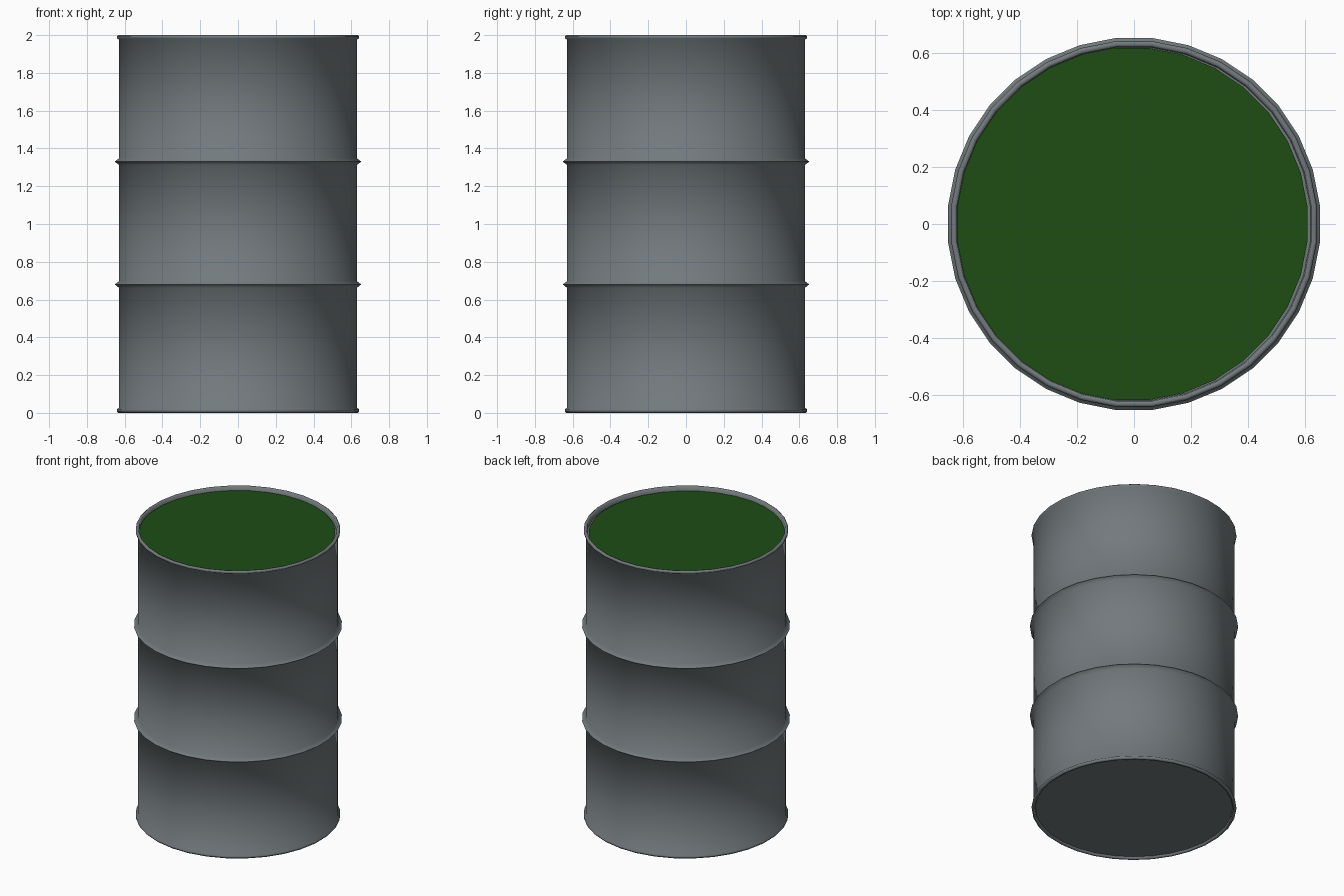
import bpy, bmesh
from math import cos, sin, pi

if "Cube" in bpy.data.objects:
    bpy.data.objects.remove(bpy.data.objects["Cube"])

SIDES = 32


def ring(bm, r, z, x=0.0):
    return [bm.verts.new((x + r * cos((i + 0.5) * 2 * pi / SIDES),
                          r * sin((i + 0.5) * 2 * pi / SIDES), z)) for i in range(SIDES)]


def lathe(name, profile, color, x=0.0):
    """Revolve (radius, height) points around z, closing both ends."""
    bm = bmesh.new()
    rings = [ring(bm, r, z, x) for r, z in profile]
    for a, b in zip(rings, rings[1:]):
        for i in range(SIDES):
            j = (i + 1) % SIDES
            bm.faces.new((a[i], a[j], b[j], b[i]))
    if len(rings) > 1:
        bm.faces.new(rings[0][::-1])
    bm.faces.new(rings[-1])
    mesh = bpy.data.meshes.new(name)
    bm.to_mesh(mesh)
    bm.free()
    mat = bpy.data.materials.new(name + "_paint")
    mat.diffuse_color = (*color, 1)
    mat.use_nodes = True
    mat.node_tree.nodes["Principled BSDF"].inputs["Base Color"].default_value = mat.diffuse_color
    mesh.materials.append(mat)
    obj = bpy.data.objects.new(name, mesh)
    bpy.context.collection.objects.link(obj)
    bpy.context.view_layer.objects.active = obj
    bpy.ops.object.select_all(action='DESELECT')
    obj.select_set(True)
    bpy.ops.object.shade_smooth_by_angle(angle=1.25)
    return obj


# Drum shell: recessed base, rolled rims and two ridged rolling hoops
def hoop(z):
    return [(0.632, z - 0.018), (0.656, z), (0.632, z + 0.018)]


bottom = [(0.622, 0.015), (0.625, 0.003), (0.637, 0.0), (0.645, 0.008),
          (0.645, 0.018), (0.632, 0.028)]
top = [(0.632, 1.975), (0.645, 1.984), (0.645, 1.994), (0.637, 2.0),
       (0.625, 1.997), (0.622, 1.965)]
lathe("drum_shell", bottom + hoop(0.68) + hoop(1.33) + top, (0.17, 0.195, 0.205))

# Liquid surface just below the top rim, slightly off-centre
lathe("liquid_surface", [(0.621, 1.972)], (0.013, 0.074, 0.0075), x=-0.009)
